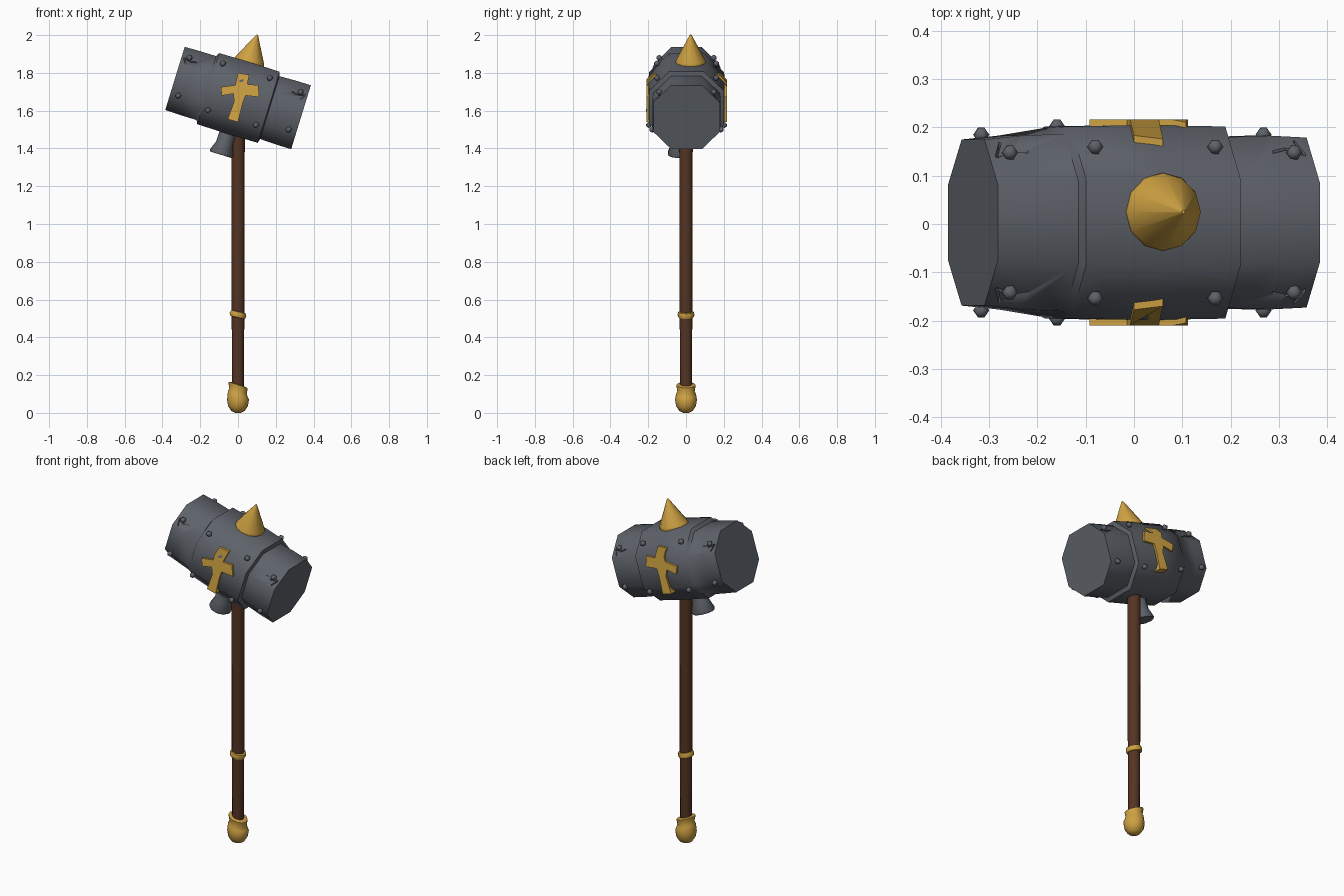
import bpy, bmesh, math
from mathutils import Matrix, Vector

cube = bpy.data.objects.get("Cube")
if cube:
    bpy.data.objects.remove(cube, do_unlink=True)


def material(name, color):
    m = bpy.data.materials.new(name)
    m.use_nodes = True
    m.diffuse_color = (*color, 1)
    m.node_tree.nodes["Principled BSDF"].inputs["Base Color"].default_value = (*color, 1)
    return m


IRON = material("dark iron", (0.11, 0.122, 0.142))
GOLD = material("gold", (0.62, 0.36, 0.055))
WOOD = material("brown wood", (0.09, 0.034, 0.017))

# Frame of the tilted head: local x runs along it, local z points up through it
HEAD = Matrix.Translation((0, 0.003, 1.668)) @ Matrix.Rotation(math.radians(17.1), 4, "Y")


def finish(bm, name, mat, matrix=Matrix(), angle=50):
    bmesh.ops.recalc_face_normals(bm, faces=bm.faces)
    bm.transform(matrix)
    mesh = bpy.data.meshes.new(name)
    bm.to_mesh(mesh)
    bm.free()
    obj = bpy.data.objects.new(name, mesh)
    bpy.context.collection.objects.link(obj)
    mesh.materials.append(mat)
    smooth(obj, angle)
    return obj


def smooth(obj, angle=50):
    bpy.ops.object.select_all(action="DESELECT")
    obj.select_set(True)
    bpy.context.view_layer.objects.active = obj
    bpy.ops.object.shade_smooth_by_angle(angle=math.radians(angle))


def loft(rings):
    """Join rings of points into a closed, capped skin."""
    bm = bmesh.new()
    loops = [[bm.verts.new(p) for p in ring] for ring in rings]
    n = len(loops[0])
    for a, b in zip(loops, loops[1:]):
        for i in range(n):
            j = (i + 1) % n
            bm.faces.new((a[i], a[j], b[j], b[i]))
    bm.faces.new(loops[0])
    bm.faces.new(loops[-1])
    return bm


def lathe(profile, sides=12):
    turns = [2 * math.pi * i / sides for i in range(sides)]
    return loft([[(r * math.cos(t), r * math.sin(t), z) for t in turns] for r, z in profile])


def octagon(u, hy, hz, k=0.46):
    quarter = [(hy, k * hz), (k * hy, hz)]
    upper = quarter + [(-y, z) for y, z in reversed(quarter)]
    return [(u, y, z) for y, z in upper + [(-y, -z) for y, z in upper]]


# Hammer head: two striking ends and a raised middle band
bm = loft([octagon(*r) for r in [
    (-0.349, 0.172, 0.175), (-0.27, 0.180, 0.177), (-0.175, 0.184, 0.177),
    (-0.165, 0.199, 0.197), (0.0, 0.202, 0.199), (0.17, 0.199, 0.197),
    (0.176, 0.177, 0.174), (0.27, 0.180, 0.177), (0.349, 0.176, 0.177)]])
for v in bm.verts:  # battered lower flare beside the band
    if -0.2 < v.co.x < -0.17 and v.co.z < 0:
        v.co.y *= 1.06
head = finish(bm, "hammer_head", IRON, HEAD)

# Cracks: thin hooked grooves cut near the upper rivets of both ends
bm = bmesh.new()
crack = [(0.265, 0.115), (0.295, 0.108), (0.335, 0.118), (0.318, 0.09)]
for sx in (-1, 1):
    for sy in (-1, 1):
        for a, b in zip(crack, crack[1:]):
            a, b = Vector(a), Vector(b)
            mid, d = (a + b) / 2, b - a
            place = (Matrix.Diagonal((sx, sy, 1, 1))
                     @ Matrix.Translation((mid.x, 0.15, mid.y))
                     @ Matrix.Rotation(-math.atan2(d.y, d.x), 4, "Y")
                     @ Matrix.Diagonal((d.length, 0.05, 0.005, 1)))
            bmesh.ops.create_cube(bm, size=1, matrix=place)
cutter = finish(bm, "crack_cutter", IRON, HEAD)
cutter.hide_render = True
mod = head.modifiers.new("cracks", "BOOLEAN")
mod.operation = "DIFFERENCE"
mod.solver = "EXACT"
mod.use_self = True
mod.object = cutter
smooth(head)
bpy.ops.object.modifier_apply(modifier=mod.name)
smooth(head)
bpy.data.objects.remove(cutter, do_unlink=True)

# Rivets on the front and back of the band and ends
bm = bmesh.new()
for x, y, z in [(0.13, 0.157, 0.15), (0.133, 0.199, -0.11),
                (0.308, 0.145, 0.127), (0.306, 0.182, -0.082)]:
    for sx in (-1, 1):
        for sy in (-1, 1):
            bmesh.ops.create_icosphere(bm, subdivisions=1, radius=0.017,
                                       matrix=Matrix.Translation((sx * x, sy * y, z)))
finish(bm, "rivets", IRON, HEAD)

# Crosses: flared, uneven plates that bend over the band's upper bevel
outline = [(0, 1.80), (0.06, 1.79), (0.05, 1.74), (0.108, 1.735), (0.112, 1.672),
           (0.04, 1.68), (0.025, 1.64), (0, 1.54), (-0.055, 1.555), (-0.02, 1.65),
           (-0.025, 1.69), (-0.085, 1.68), (-0.092, 1.725), (-0.015, 1.735)]
for name, side in (("front_cross", -1), ("back_cross", 1)):
    bm = loft([[HEAD.inverted() @ Vector((x, 0.003, z)) + Vector((0, y, 0))
                for x, z in outline] for y in (0.16, 0.213)])
    bmesh.ops.bisect_plane(bm, geom=bm.verts[:] + bm.edges[:] + bm.faces[:],
                           plane_co=(0, 0, 0.09), plane_no=(0, 0, 1))
    for v in bm.verts:
        v.co.y -= max(0, v.co.z - 0.09) * 0.9
        v.co.y *= side
    finish(bm, name, GOLD, HEAD, 30)

# Spike on top of the head
bm = lathe([(0.07, -0.03), (0.081, 0), (0.078, 0.012), (0.004, 0.152)])
finish(bm, "top_spike", GOLD, Matrix.Translation((0.06, 0.025, 1.856))
       @ Matrix.Rotation(math.radians(16), 4, "Y"))

# Flared stub under the head
bm = lathe([(0.06, 0), (0.064, 0.012), (0.046, 0.06), (0.043, 0.17)], 10)
finish(bm, "lower_stub", IRON, Matrix.Translation((-0.09, -0.035, 1.366))
       @ Matrix.Rotation(math.radians(17), 4, "Y"))

# Handle
finish(lathe([(0.031, 0.08), (0.034, 0.6), (0.036, 1.5)]), "handle", WOOD)

# Tilted ring on the grip
bm = lathe([(0.03, -0.017), (0.041, -0.014), (0.045, 0), (0.041, 0.014), (0.03, 0.017)])
finish(bm, "grip_ring", GOLD, Matrix.Translation((0, 0, 0.52))
       @ Matrix.Rotation(math.radians(13), 4, "Y"))

# Pommel with a slanted collar
bm = lathe([(0.014, 0), (0.035, 0.01), (0.052, 0.035), (0.058, 0.07), (0.053, 0.098),
            (0.046, 0.115), (0.05, 0.137), (0.051, 0.148), (0.03, 0.152)])
for v in bm.verts:
    if v.co.z > 0.09:
        v.co.z -= v.co.x * 0.33
finish(bm, "pommel", GOLD)
